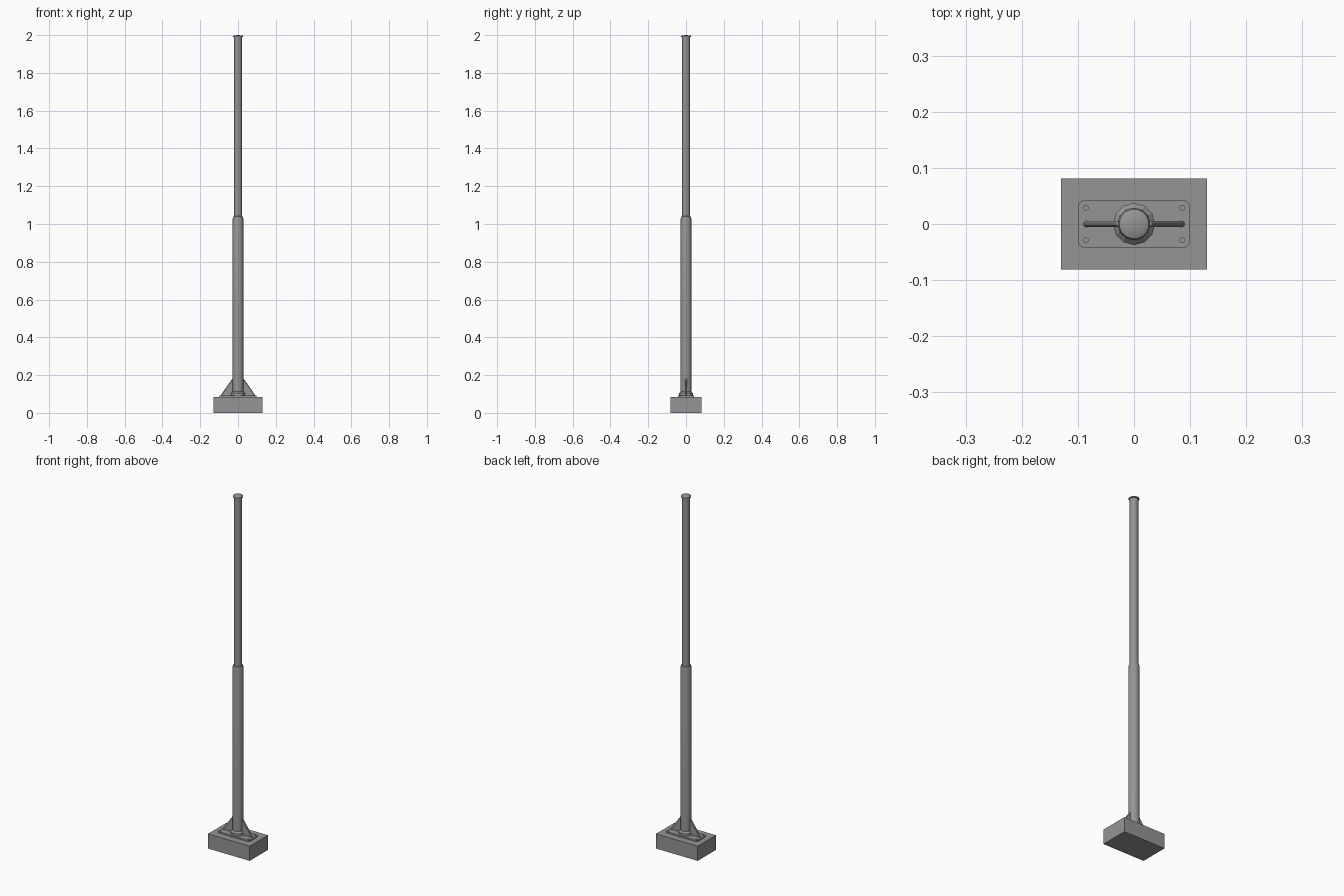
import bpy, bmesh, math

if "Cube" in bpy.data.objects:
    bpy.data.objects.remove(bpy.data.objects["Cube"])

# Dark grey painted steel
dark = bpy.data.materials.new("dark_grey")
dark.diffuse_color = (0.3, 0.3, 0.3, 1)
dark.use_nodes = True
dark.node_tree.nodes["Principled BSDF"].inputs["Base Color"].default_value = dark.diffuse_color


def finish(name, bm, smooth=False):
    bmesh.ops.recalc_face_normals(bm, faces=bm.faces)
    me = bpy.data.meshes.new(name)
    bm.to_mesh(me)
    bm.free()
    me.materials.append(dark)
    ob = bpy.data.objects.new(name, me)
    bpy.context.collection.objects.link(ob)
    if smooth:
        bpy.ops.object.select_all(action='DESELECT')
        ob.select_set(True)
        bpy.context.view_layer.objects.active = ob
        bpy.ops.object.shade_smooth_by_angle(angle=math.radians(35))
    return ob


def lathe(name, profile, sides, centre=(0, 0), smooth=True):
    """Closed turned part from (radius, z) points."""
    bm = bmesh.new()
    rings = []
    for r, z in profile:
        rings.append([bm.verts.new((centre[0] + r * math.cos(math.tau * i / sides),
                                    centre[1] + r * math.sin(math.tau * i / sides), z))
                      for i in range(sides)])
    for a, b in zip(rings, rings[1:]):
        for i in range(sides):
            j = (i + 1) % sides
            bm.faces.new((a[i], a[j], b[j], b[i]))
    bm.faces.new(rings[0])
    bm.faces.new(rings[-1])
    return finish(name, bm, smooth)


def extrude(name, points, vec):
    """Prism from a flat outline."""
    bm = bmesh.new()
    face = bm.faces.new([bm.verts.new(p) for p in points])
    new = bmesh.ops.extrude_face_region(bm, geom=[face])['geom']
    bmesh.ops.translate(bm, vec=vec, verts=[v for v in new if isinstance(v, bmesh.types.BMVert)])
    return finish(name, bm)


# Concrete footing
TOP = 0.083
extrude("footing", [(-0.13, -0.081, 0), (0.13, -0.081, 0),
                    (0.13, 0.081, 0), (-0.13, 0.081, 0)], (0, 0, TOP))

# Base plate with rounded corners
R, outline = 0.01, []
for k, (sx, sy) in enumerate([(1, 1), (-1, 1), (-1, -1), (1, -1)]):
    for s in range(5):
        a = math.radians(90 * k + 22.5 * s)
        outline.append((sx * (0.099 - R) + R * math.cos(a),
                        sy * (0.042 - R) + R * math.sin(a), TOP - 0.002))
extrude("base_plate", outline, (0, 0, 0.01))
PLATE = TOP + 0.008

# Anchor bolts
for sx in (-1, 1):
    for sy in (-1, 1):
        lathe("anchor_bolt", [(0.005, PLATE - 0.002), (0.005, PLATE + 0.003)], 12,
              (sx * 0.086, sy * 0.029))

# Foot collar
lathe("foot_collar", [(0.0375, PLATE - 0.002), (0.0375, 0.104), (0.029, 0.113)], 12, smooth=False)

# Side gussets with chamfered edges
for s in (-1, 1):
    gusset = extrude("gusset", [(s * 0.02, -0.005, PLATE - 0.002), (s * 0.09, -0.005, PLATE - 0.002),
                                (s * 0.09, -0.005, PLATE + 0.004), (s * 0.03, -0.005, 0.182),
                                (s * 0.02, -0.005, 0.182)], (0, 0.01, 0))
    bevel = gusset.modifiers.new("chamfer", 'BEVEL')
    bevel.width, bevel.segments = 0.003, 1

# Lower tube with tapered shoulder
lathe("lower_pole", [(0.0285, PLATE), (0.0285, 1.025), (0.025, 1.04), (0.02, 1.042)], 24)

# Upper tube
lathe("upper_pole", [(0.0215, 1.03), (0.0215, 1.992)], 24)

# Domed end cap
lathe("end_cap", [(0.0265, 1.99), (0.0265, 1.995), (0.019, 1.9985), (0.004, 2.0)], 24)
